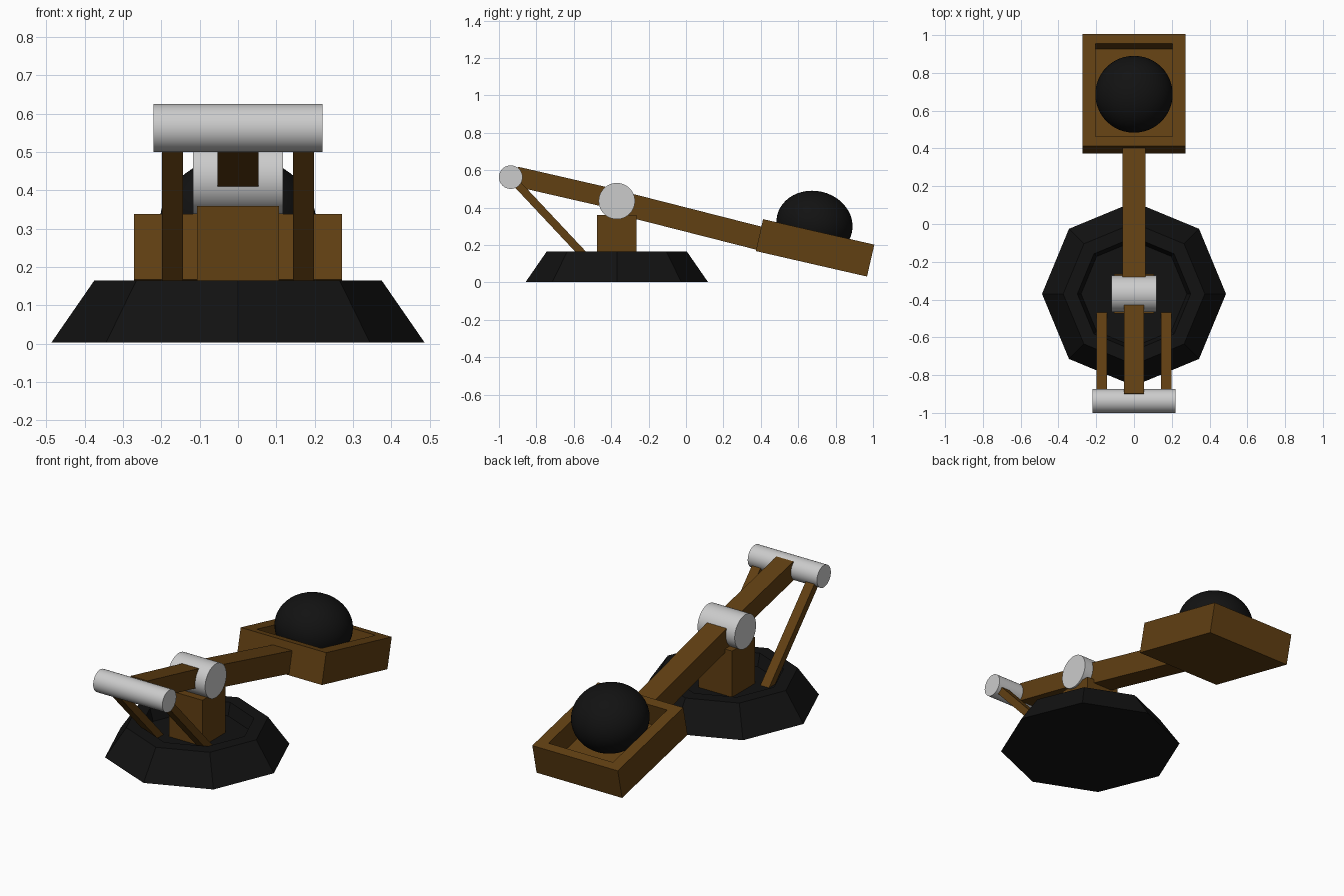
import bpy, bmesh, math
from mathutils import Matrix, Vector

if "Cube" in bpy.data.objects:
    bpy.data.objects.remove(bpy.data.objects["Cube"])

TILT = -math.radians(12.9)


def material(name, rgb):
    m = bpy.data.materials.new(name)
    m.diffuse_color = (*rgb, 1)
    m.use_nodes = True
    m.node_tree.nodes["Principled BSDF"].inputs["Base Color"].default_value = m.diffuse_color
    return m


WOOD = material("wood", (0.12, 0.05, 0.006))
BLACK = material("black", (0.006, 0.006, 0.006))


def finish(name, bm, mat=None, smooth=False):
    bmesh.ops.recalc_face_normals(bm, faces=bm.faces)
    me = bpy.data.meshes.new(name)
    bm.to_mesh(me)
    bm.free()
    ob = bpy.data.objects.new(name, me)
    bpy.context.collection.objects.link(ob)
    if mat:
        me.materials.append(mat)
    if smooth:
        me.polygons.foreach_set("use_smooth", [True] * len(me.polygons))
        me.set_sharp_from_angle(angle=math.radians(40))
    return ob


def box(size, centre, angle=0):
    bm = bmesh.new()
    m = (Matrix.Translation(centre) @ Matrix.Rotation(angle, 4, 'X')
         @ Matrix.Diagonal((*size, 1)))
    bmesh.ops.create_cube(bm, size=1, matrix=m)
    return bm


def beam(name, x, a, b, width, thick):
    """Wooden beam between two (y, z) points."""
    d = Vector(b) - Vector(a)
    mid = (Vector(a) + Vector(b)) / 2
    return finish(name, box((width, d.length, thick), (x, *mid),
                            math.atan2(d.y, d.x)), WOOD)


def roller(name, y, z, radius, length):
    bm = bmesh.new()
    m = Matrix.Translation((0, y, z)) @ Matrix.Rotation(math.pi / 2, 4, 'Y')
    bmesh.ops.create_cone(bm, cap_ends=True, segments=48, radius1=radius,
                          radius2=radius, depth=length, matrix=m)
    return finish(name, bm, smooth=True)


# Octagonal base: sloped outside, rim, sunken floor
bm = bmesh.new()
rings = []
for r, z in ((0.487, 0.003), (0.375, 0.165), (0.30, 0.165), (0.28, 0.095)):
    rings.append([bm.verts.new((r * math.cos(i * math.pi / 4),
                                -0.37 + r * math.sin(i * math.pi / 4), z))
                  for i in range(8)])
for lo, hi in zip(rings, rings[1:]):
    for i in range(8):
        j = (i + 1) % 8
        bm.faces.new((lo[i], lo[j], hi[j], hi[i]))
bm.faces.new(rings[0][::-1])
bm.faces.new(rings[-1])
finish("base", bm, BLACK)

# Pillar and rollers
finish("pillar", box((0.214, 0.21, 0.275), (0, -0.37, 0.2225)), WOOD)
roller("pivot_roller", -0.37, 0.435, 0.097, 0.236)
roller("front_crossbar", -0.937, 0.563, 0.063, 0.44)

# Arm in two thicknesses, and struts
beam("front_arm", 0, (-0.91, 0.567), (-0.37, 0.443), 0.108, 0.106)
beam("rear_arm", 0, (-0.37, 0.43), (0.42, 0.229), 0.124, 0.126)
for side, x in (("left", -0.171), ("right", 0.171)):
    beam(side + "_strut", x, (-0.93, 0.555), (-0.47, 0.065), 0.055, 0.042)

# Tilted tray with a sunken square hollow
bm = box((0.543, 0.61, 0.175), (0, 0, 0))
top = max(bm.faces, key=lambda f: f.calc_center_median().z)
bmesh.ops.inset_individual(bm, faces=[top], thickness=0.075)
for v in top.verts:
    v.co.x = math.copysign(0.205, v.co.x)
new = bmesh.ops.extrude_discrete_faces(bm, faces=[top])["faces"][0]
for v in new.verts:
    v.co.z -= 0.13
bmesh.ops.remove_doubles(bm, verts=bm.verts, dist=1e-5)
bm.transform(Matrix.Translation((0, 0.69, 0.185)) @ Matrix.Rotation(TILT, 4, 'X'))
finish("tray", bm, WOOD)

# Slightly flattened ball resting in the tray
bm = bmesh.new()
bmesh.ops.create_uvsphere(bm, u_segments=48, v_segments=24, radius=1)
bm.transform(Matrix.Translation((0, 0.687, 0.312)) @ Matrix.Rotation(TILT, 4, 'X')
             @ Matrix.Diagonal((0.205, 0.205, 0.177, 1)))
finish("ball", bm, BLACK, smooth=True)
